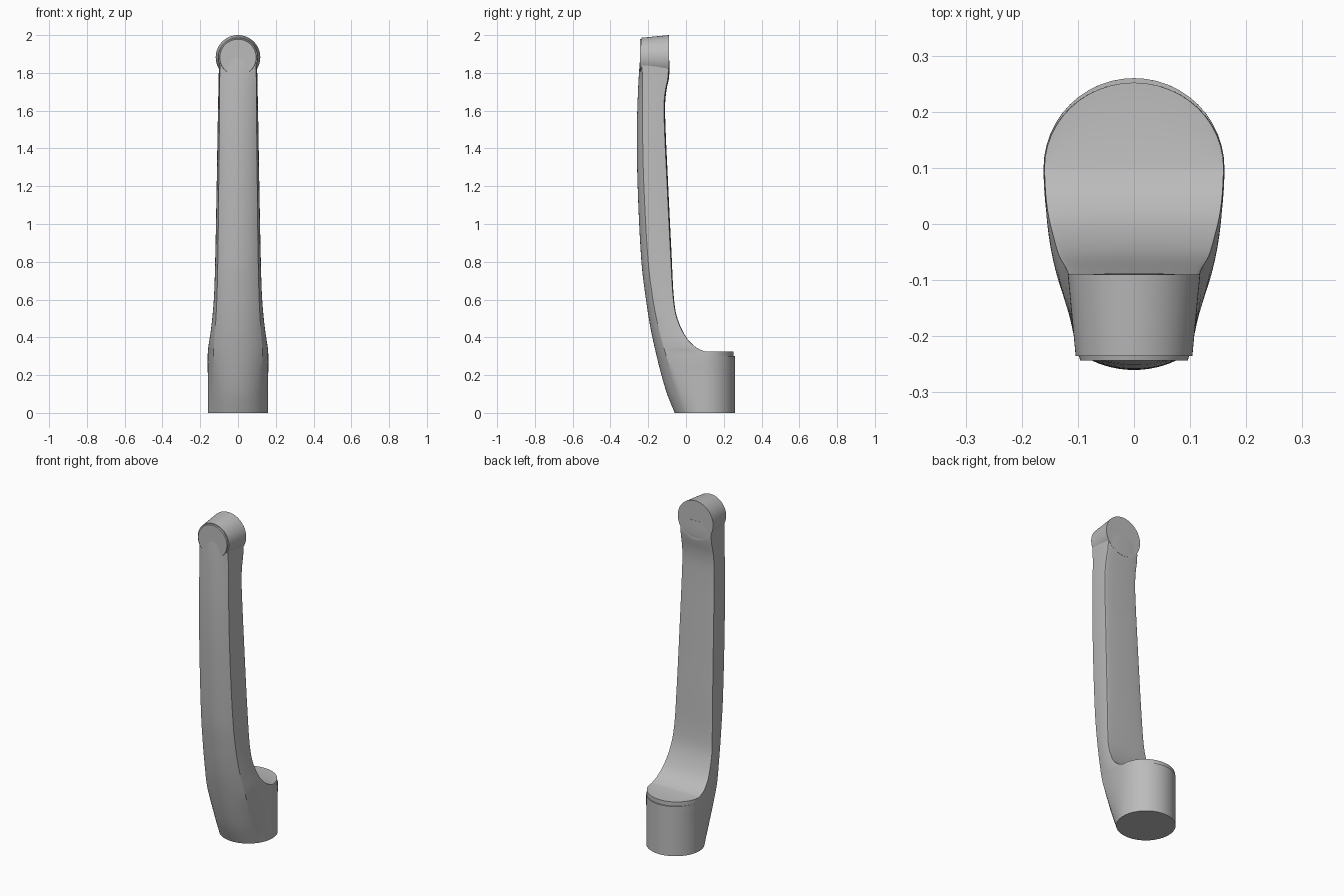
import bpy, bmesh, math
from math import sin, cos, pi

cube = bpy.data.objects.get("Cube")
if cube:
    bpy.data.objects.remove(cube)

grey = bpy.data.materials.new("satin grey")
grey.use_nodes = True
tone = (0.5, 0.5, 0.5, 1)
grey.diffuse_color = tone
grey.node_tree.nodes["Principled BSDF"].inputs["Base Color"].default_value = tone


def sample(keys, z):
    """Smooth (cubic) interpolation of rows (z, values...) at height z."""
    def slope(i, c):
        a, b = keys[max(i - 1, 0)], keys[min(i + 1, len(keys) - 1)]
        return (b[c] - a[c]) / (b[0] - a[0])
    z = min(max(z, keys[0][0]), keys[-1][0])
    i = max(k for k in range(len(keys) - 1) if keys[k][0] <= z)
    a, b = keys[i], keys[i + 1]
    h = b[0] - a[0]
    t = (z - a[0]) / h
    s = t * t * (3 - 2 * t)
    return [a[c] + (b[c] - a[c]) * s
            + h * t * (1 - t) * ((1 - t) * slope(i, c) - t * slope(i + 1, c))
            for c in range(1, len(a))]


def loft(name, rings):
    """Skin a list of closed rings and cap both ends."""
    bm = bmesh.new()
    rows = [[bm.verts.new(p) for p in ring] for ring in rings]
    n = len(rows[0])
    for low, high in zip(rows, rows[1:]):
        for i in range(n):
            j = (i + 1) % n
            bm.faces.new((low[i], low[j], high[j], high[i]))
    bm.faces.new(rows[0][::-1])
    bm.faces.new(rows[-1])
    bmesh.ops.remove_doubles(bm, verts=bm.verts, dist=0.00005)
    bmesh.ops.recalc_face_normals(bm, faces=bm.faces)
    mesh = bpy.data.meshes.new(name)
    bm.to_mesh(mesh)
    bm.free()
    mesh.materials.append(grey)
    obj = bpy.data.objects.new(name, mesh)
    bpy.context.collection.objects.link(obj)
    bpy.ops.object.select_all(action="DESELECT")
    obj.select_set(True)
    bpy.context.view_layer.objects.active = obj
    bpy.ops.object.shade_smooth_by_angle(angle=math.radians(30))
    return obj


# Height, front centre y, front edge y, front half width, back half width
SHAPE = [
    (0, -.06, 0, .125, .16),
    (.1, -.1, -.035, .128, .16),
    (.2, -.13, -.07, .13, .16),
    (.32, -.16, -.11, .13, .16),
    (.45, -.188, -.145, .12, .142),
    (.6, -.212, -.175, .112, .128),
    (.8, -.236, -.2, .107, .121),
    (1.2, -.256, -.223, .102, .113),
    (1.5, -.26, -.23, .099, .108),
    (1.75, -.252, -.23, .097, .103),
    (1.88, -.243, -.235, .095, .1),
]
# Height and back y of the arm, from the ledge up to the head
BACK = [
    (.325, .1), (.345, .055), (.4, 0), (.5, -.048), (.6, -.067), (.8, -.08),
    (1.2, -.1), (1.6, -.117), (1.7, -.111), (1.78, -.095), (1.88, -.095),
]


def section(z, back, bulge):
    """Horizontal outline: arched front, curved sides, bulged back."""
    front, edge, wf, wb = sample(SHAPE, z)
    h = edge - front
    radius = (wf * wf + h * h) / (2 * h)
    swing = math.asin(wf / radius)
    pts = []
    for i in range(17):
        a = swing * (i / 8 - 1)
        pts.append((radius * sin(a), front + radius * (1 - cos(a)), z))
    mid = (edge + back) / 2
    side = []
    for i in range(1, 10):
        t = i / 10
        side.append((wf * (1 - t) ** 2 + wb * (1 - (1 - t) ** 2),
                     edge * (1 - t) ** 2 + 2 * mid * t * (1 - t) + back * t * t))
    pts += [(x, y, z) for x, y in side]
    pts += [(wb * cos(pi * i / 24), back + bulge * sin(pi * i / 24), z)
            for i in range(25)]
    pts += [(-x, y, z) for x, y in reversed(side)]
    return pts


# Base with a narrow step at its rim, then the ledge and the curved arm
rings = [section(.03 * i, .1, .16) for i in range(11)]
rings += [section(.3, .1, .152), section(.325, .1, .152), section(.325, .1, .002)]
for i in range(1, 61):
    z = .325 + 1.555 * (i / 60) ** 1.5
    rings.append(section(z, sample(BACK, z)[0], .006 * min(1, i / 30)))
loft("base_and_arm", rings)

# Round head, tapering to a stepped front disc
HEAD_Z, SIDES = 1.882, 64
head = [(-.09, .118), (-.235, .104), (-.235, .098), (-.243, .096)]
loft("head", [[(r * cos(2 * pi * i / SIDES), y, HEAD_Z + r * sin(2 * pi * i / SIDES))
               for i in range(SIDES)] for y, r in head])
